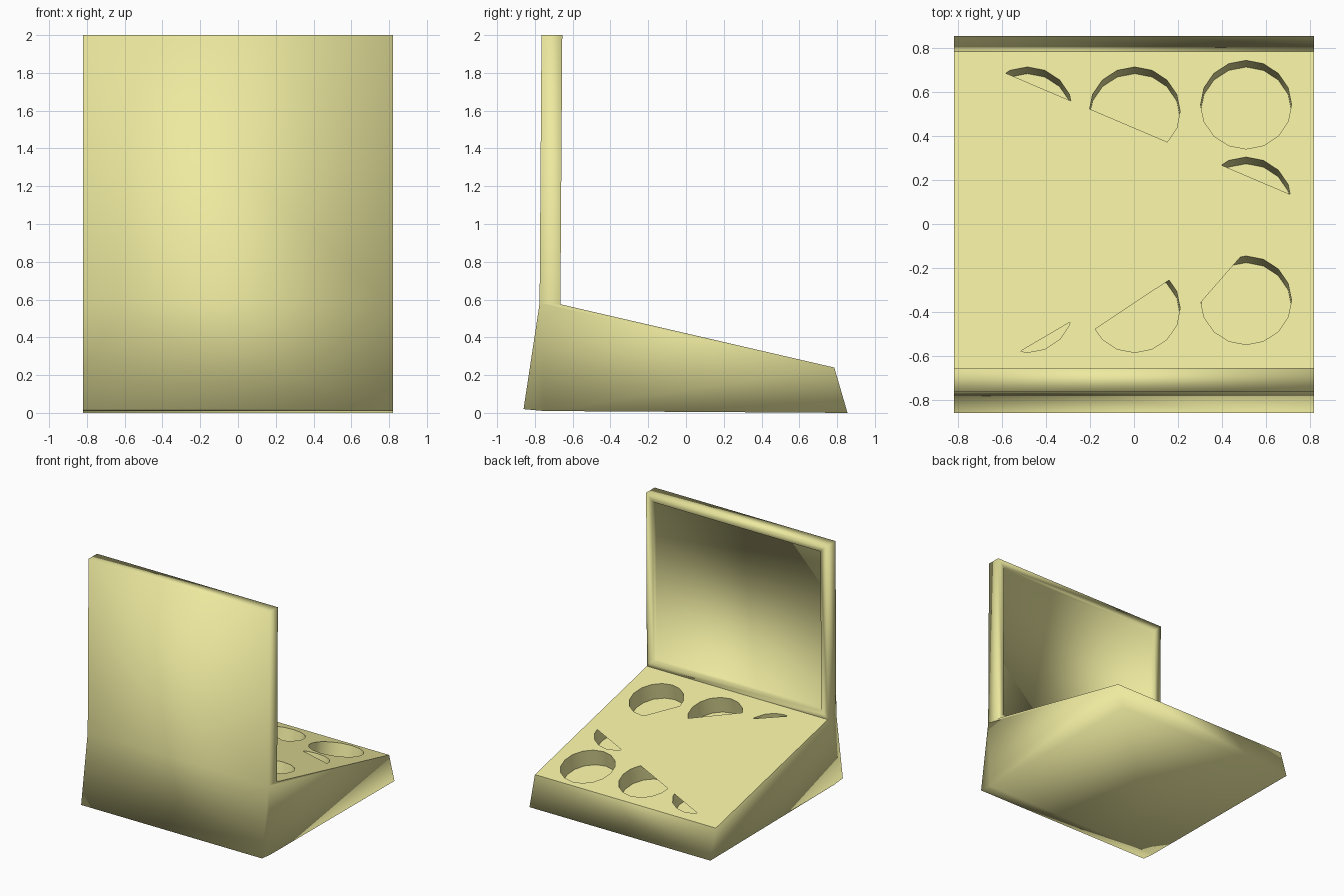
import bpy, bmesh, math
from mathutils import Vector

if "Cube" in bpy.data.objects:
    bpy.data.objects.remove(bpy.data.objects["Cube"])

HALF_W = 0.82
SLOPE = (0.575 - 0.24) / (0.785 + 0.665)
DOWN = Vector((0, -SLOPE, -1)).normalized()

mat = bpy.data.materials.new("pale_yellow")
mat.diffuse_color = (0.85, 0.82, 0.35, 1)
mat.use_nodes = True
mat.node_tree.nodes["Principled BSDF"].inputs["Base Color"].default_value = mat.diffuse_color


def finish(name, bm):
    me = bpy.data.meshes.new(name)
    bm.to_mesh(me)
    bm.free()
    ob = bpy.data.objects.new(name, me)
    me.materials.append(mat)
    bpy.context.collection.objects.link(ob)
    return ob


def on_deck(x, y):
    return Vector((x, y, 0.24 + (0.785 - y) * SLOPE))


def circle(cx, cy, r=0.207, n=16):
    return [(cx + r * math.cos(2 * math.pi * i / n),
             cy + r * 0.974 * math.sin(2 * math.pi * i / n)) for i in range(n)]


def clip(pts, p, q):
    """Keep the part of a polygon left of the line p-q."""
    def side(a):
        return (q[0] - p[0]) * (a[1] - p[1]) - (q[1] - p[1]) * (a[0] - p[0])
    out = []
    for a, b in zip(pts, pts[1:] + pts[:1]):
        sa, sb = side(a), side(b)
        if sa > 0:
            out.append(a)
        if sa * sb < 0:
            t = sa / (sa - sb)
            out.append((a[0] + t * (b[0] - a[0]), a[1] + t * (b[1] - a[1])))
    return out


# Body: side profile of wedge base and upright lid, open where the deck sits
profile = [(-0.86, 0.02), (-0.75, 0.01), (0.855, 0.0), (0.785, 0.24),
           (-0.665, 0.575), (-0.655, 2.0), (-0.765, 2.0), (-0.775, 0.58)]
bm = bmesh.new()
lf = [bm.verts.new((-HALF_W, y, z)) for y, z in profile]
rt = [bm.verts.new((HALF_W, y, z)) for y, z in profile]
n = len(profile)
for i in range(n):
    if i == 3:
        continue
    j = (i + 1) % n
    f = bm.faces.new((lf[i], lf[j], rt[j], rt[i]))
    if i == 4:
        screen = f
for ids in ((0, 1, 2, 3, 4, 7), (4, 5, 6, 7)):
    bm.faces.new([rt[i] for i in ids])
    bm.faces.new([lf[i] for i in reversed(ids)])
bm.normal_update()
if screen.normal.y < 0:
    bmesh.ops.reverse_faces(bm, faces=bm.faces[:])
    bm.normal_update()

# Recess in the inner side of the lid
bmesh.ops.inset_region(bm, faces=[screen], thickness=0.085, use_boundary=True)
ext = bmesh.ops.extrude_face_region(bm, geom=[screen])
moved = [e for e in ext["geom"] if isinstance(e, bmesh.types.BMVert)]
bmesh.ops.translate(bm, verts=moved, vec=(0, -0.04, 0))
if screen.is_valid:
    bmesh.ops.delete(bm, geom=[screen], context="FACES_ONLY")
for f in bm.faces:
    f.smooth = True
finish("case_body", bm)

# Pocket layout: centre and the deck edge that partly covers each opening
upper = ((-0.58, 0.685), (0.71, 0.135))
pockets = [
    ((-0.485, 0.513), upper), ((0.003, 0.513), upper), ((0.51, 0.543), None),
    ((0.51, 0.103), upper),
    ((-0.485, -0.383), ((-0.28, -0.44), (-0.51, -0.575))),
    ((0.003, -0.383), ((0.16, -0.255), (-0.18, -0.48))),
    ((0.51, -0.347), ((0.48, -0.155), (0.31, -0.35))),
]

# Sloped deck with openings
bm = bmesh.new()
loops = [[(-HALF_W, -0.665), (HALF_W, -0.665), (HALF_W, 0.785), (-HALF_W, 0.785)]]
for c, line in pockets:
    ring = circle(*c)
    loops.append(clip(ring, *line) if line else ring)
edges = []
for loop in loops:
    vs = [bm.verts.new(on_deck(*p)) for p in loop]
    edges += [bm.edges.new((a, b)) for a, b in zip(vs, vs[1:] + vs[:1])]
bmesh.ops.triangle_fill(bm, edges=edges, use_beauty=True, use_dissolve=False,
                        normal=-DOWN)
bm.normal_update()
bmesh.ops.reverse_faces(bm, faces=[f for f in bm.faces if f.normal.z < 0])
finish("sloped_deck", bm)

# Pocket cups: inward-facing walls and a downward-facing floor
bm = bmesh.new()
for c, _ in pockets:
    top = [bm.verts.new(on_deck(*p)) for p in circle(*c)]
    low = [bm.verts.new(v.co + DOWN * 0.135) for v in top]
    for i in range(16):
        j = (i + 1) % 16
        bm.faces.new((top[i], top[j], low[j], low[i])).smooth = True
    floor = [bm.verts.new(v.co) for v in low]
    bm.faces.new(floor[::-1])
finish("pockets", bm)
